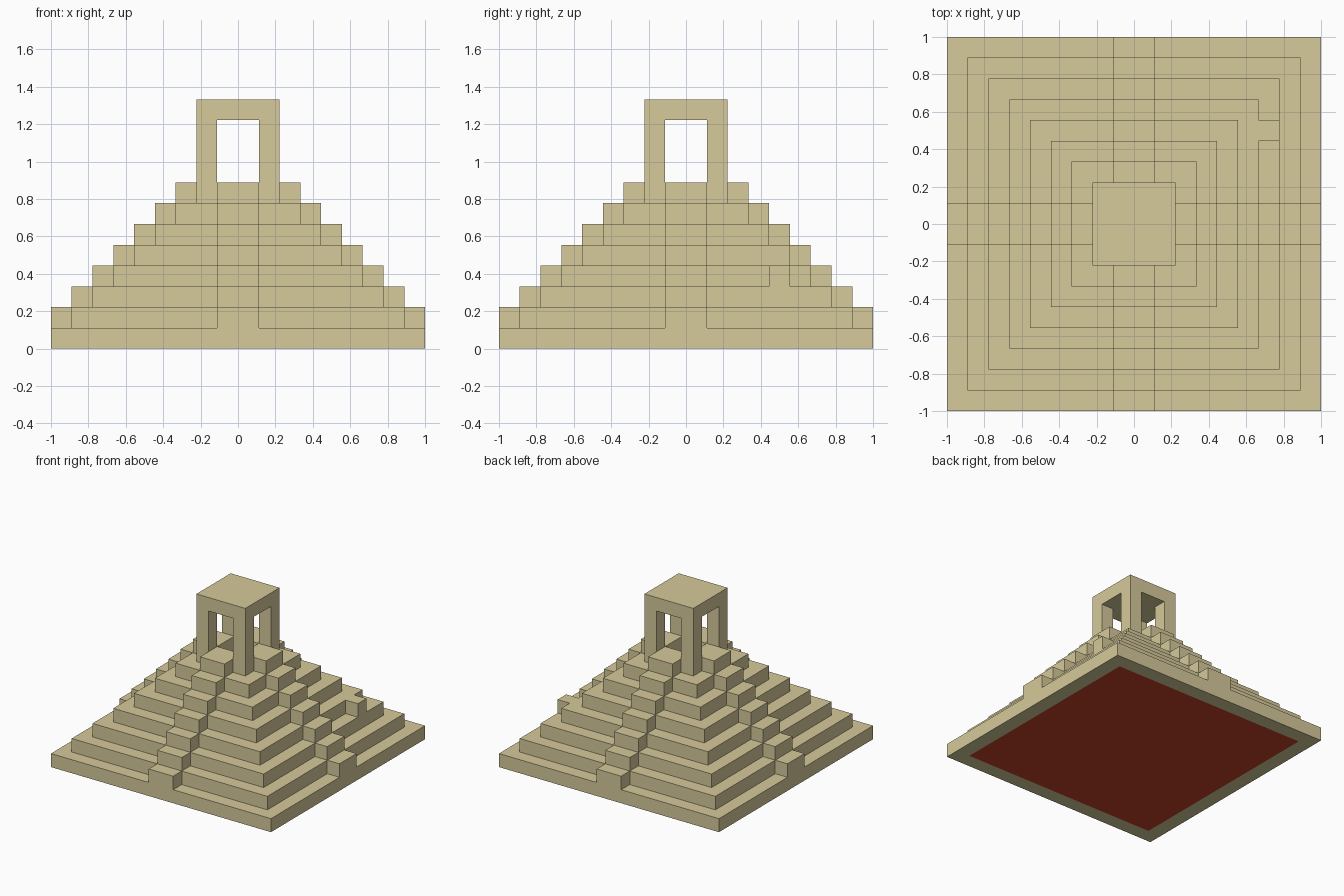
import bpy
import bmesh
from mathutils import Vector

old = bpy.data.objects.get("Cube")
if old:
    bpy.data.objects.remove(old, do_unlink=True)

U = 1 / 9          # one block
TIERS = 7
BASE = 9           # half width of the lowest tier, in blocks


def material(name, rgb):
    mat = bpy.data.materials.new(name)
    mat.use_nodes = True
    color = (*rgb, 1)
    mat.diffuse_color = color
    bsdf = next(n for n in mat.node_tree.nodes if n.type == "BSDF_PRINCIPLED")
    bsdf.inputs["Base Color"].default_value = color
    return mat


sandstone = material("sandstone", (0.67, 0.59, 0.325))
red_floor = material("red_floor", (0.55, 0.05, 0.021))


def box(name, low, high):
    """Box between two corners given in blocks."""
    low, high = Vector(low) * U, Vector(high) * U
    bm = bmesh.new()
    bmesh.ops.create_cube(bm, size=1)
    for v in bm.verts:
        v.co = Vector((l + (c + 0.5) * (h - l)) for l, h, c in zip(low, high, v.co))
    mesh = bpy.data.meshes.new(name)
    bm.to_mesh(mesh)
    bm.free()
    mesh.materials.append(sandstone)
    obj = bpy.data.objects.new(name, mesh)
    bpy.context.collection.objects.link(obj)
    return obj


# Stepped tiers
tiers = []
for k in range(TIERS):
    r = BASE - k
    tiers.append(box(f"tier_{k + 1}", (-r, -r, k), (r, r, k + 1)))

# Red panel inset in the underside of the lowest tier
mesh = tiers[0].data
mesh.materials.append(red_floor)
bm = bmesh.new()
bm.from_mesh(mesh)
bm.normal_update()
under = min(bm.faces, key=lambda f: f.normal.z)
bmesh.ops.inset_region(bm, faces=[under], thickness=1.08 * U, use_even_offset=True)
under.material_index = 1
bm.to_mesh(mesh)
bm.free()

# Stair blocks up the middle of each side; the top ones reach into the doorways
for k in range(TIERS):
    outer = BASE - k
    inner = 1 if k == TIERS - 1 else outer - 1
    for side, s in (("a", -1), ("b", 1)):
        near, far = sorted((s * inner, s * outer))
        box(f"stair_y_{side}_{k + 1}", (-1, near, k + 1), (1, far, k + 2))
        box(f"stair_x_{side}_{k + 1}", (near, -1, k + 1), (far, 1, k + 2))

# Single loose block on one ledge
box("ledge_block", (6, 4, 3), (7, 5, 4))

# Open shrine: four corner pillars and a flat roof
for x in (-2, 1):
    for y in (-2, 1):
        box("shrine_pillar", (x, y, TIERS), (x + 1, y + 1, 11))
box("shrine_roof", (-2, -2, 11), (2, 2, 12))
